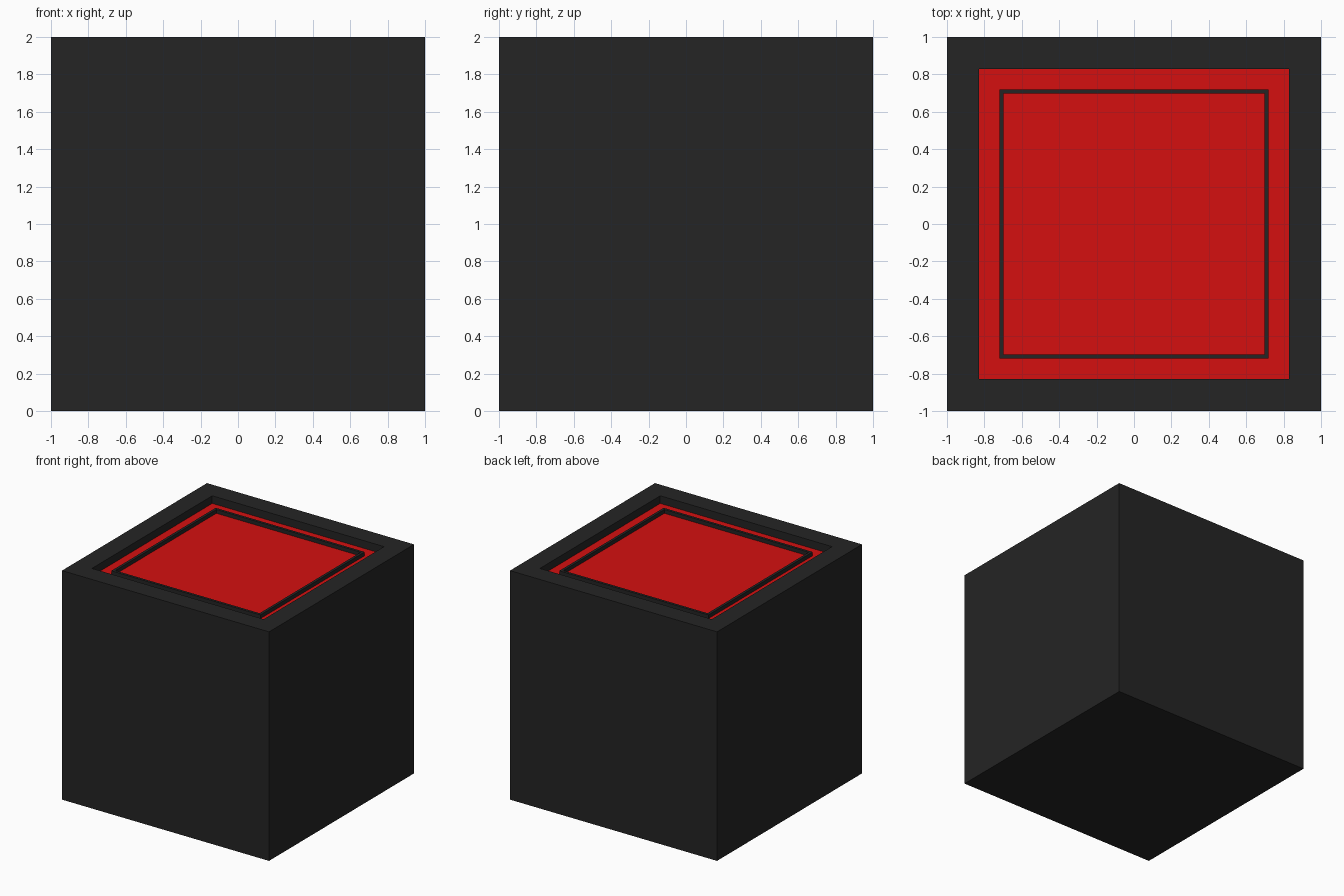
import bpy, bmesh

if "Cube" in bpy.data.objects:
    bpy.data.objects.remove(bpy.data.objects["Cube"])

def material(name, rgb):
    m = bpy.data.materials.new(name)
    m.diffuse_color = (*rgb, 1)
    m.use_nodes = True
    m.node_tree.nodes["Principled BSDF"].inputs["Base Color"].default_value = m.diffuse_color
    return m

black = material("black", (0.018, 0.018, 0.018))
red = material("red", (0.66, 0.005, 0.005))

FLOOR = 1.933      # height of the recessed red floor
RING_TOP = 1.966   # height of the raised thin frame


def add_object(name, bm, mats):
    bmesh.ops.recalc_face_normals(bm, faces=bm.faces)
    me = bpy.data.meshes.new(name)
    bm.to_mesh(me)
    bm.free()
    for m in mats:
        me.materials.append(m)
    ob = bpy.data.objects.new(name, me)
    bpy.context.collection.objects.link(ob)


def square(bm, half, z):
    return [bm.verts.new((x * half, y * half, z))
            for x, y in ((-1, -1), (1, -1), (1, 1), (-1, 1))]


def bridge(bm, a, b):
    for i in range(4):
        j = (i + 1) % 4
        bm.faces.new((a[i], a[j], b[j], b[i]))


# Box with a shallow recess in the top; the recess floor is red
bm = bmesh.new()
loops = [square(bm, h, z) for h, z in
         ((1, 0), (1, 2), (0.83, 2), (0.83, FLOOR))]
for a, b in zip(loops, loops[1:]):
    bridge(bm, a, b)
bm.faces.new(loops[0][::-1])
bm.faces.new(loops[-1]).material_index = 1
add_object("box", bm, [black, red])

# Thin raised square frame standing on the floor
bm = bmesh.new()
loops = [square(bm, h, z) for h, z in
         ((0.72, FLOOR), (0.72, RING_TOP), (0.697, RING_TOP), (0.697, FLOOR))]
for a, b in zip(loops, loops[1:] + loops[:1]):
    bridge(bm, a, b)
add_object("thin_frame", bm, [black])
